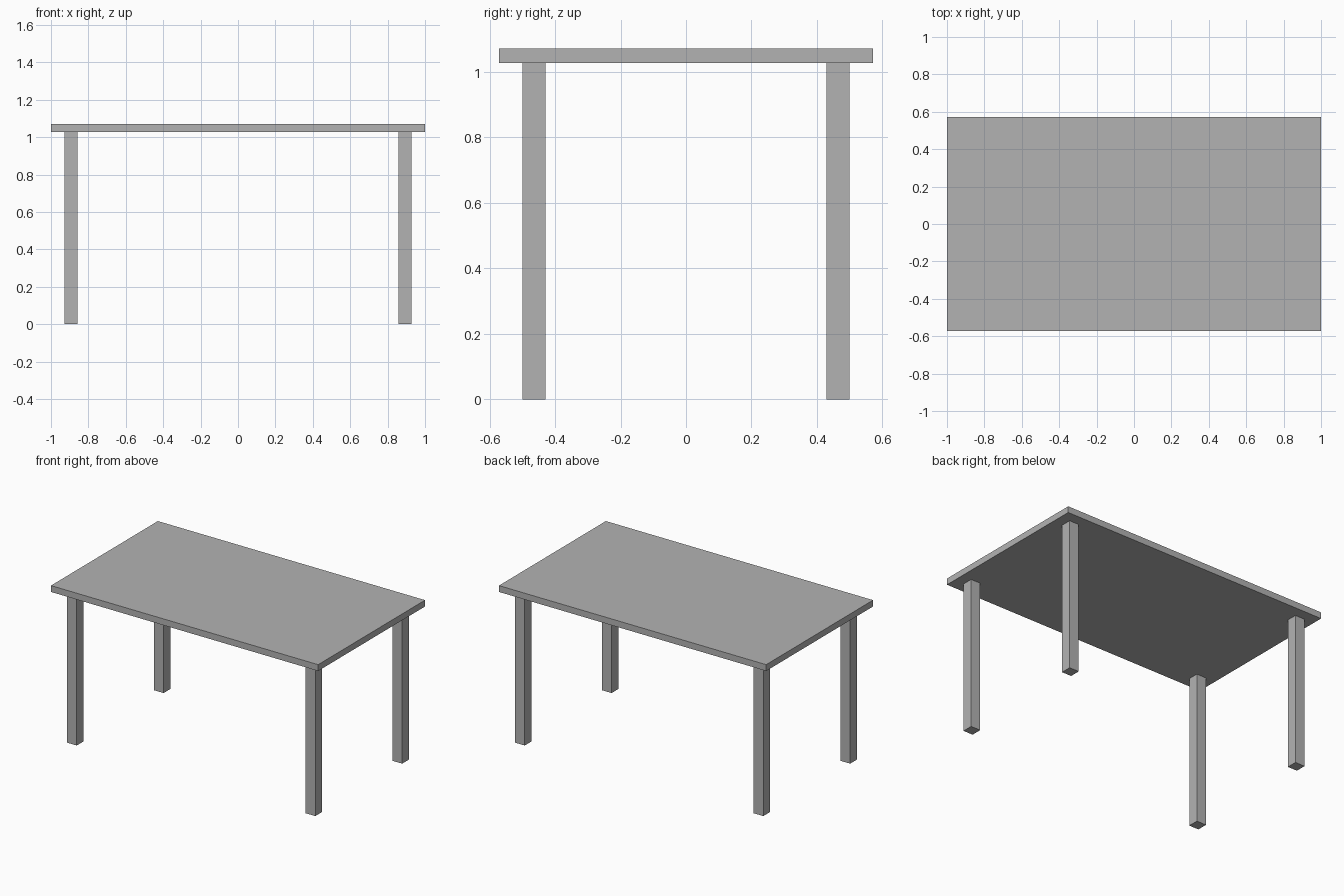
import bpy

# Remove the default cube
cube = bpy.data.objects.get("Cube")
if cube:
    bpy.data.objects.remove(cube, do_unlink=True)

# Table dimensions
LENGTH, DEPTH, HEIGHT = 2.0, 1.143, 1.071
TOP_THICKNESS = 0.043
LEG = 0.0714      # leg width, also the inset from the table edge

# Single grey material
grey = bpy.data.materials.new("plain grey")
grey.use_nodes = True
colour = (0.45, 0.45, 0.45, 1.0)
grey.diffuse_color = colour
grey.node_tree.nodes["Principled BSDF"].inputs["Base Color"].default_value = colour


def add_box(name, centre, size):
    bpy.ops.mesh.primitive_cube_add(size=1, location=centre)
    box = bpy.context.object
    box.name = name
    box.scale = size
    bpy.ops.object.transform_apply(location=False, rotation=False, scale=True)
    box.data.materials.append(grey)
    return box


# Table top
add_box("table_top", (0, 0, HEIGHT - TOP_THICKNESS / 2),
        (LENGTH, DEPTH, TOP_THICKNESS))

# Four legs, set in from the corners
leg_height = HEIGHT - TOP_THICKNESS
leg_x = LENGTH / 2 - 1.5 * LEG
leg_y = DEPTH / 2 - 1.5 * LEG
for side, sx in (("left", 1), ("right", -1)):
    for end, sy in (("front", -1), ("back", 1)):
        add_box(f"{end}_{side}_leg", (sx * leg_x, sy * leg_y, leg_height / 2),
                (LEG, LEG, leg_height))
